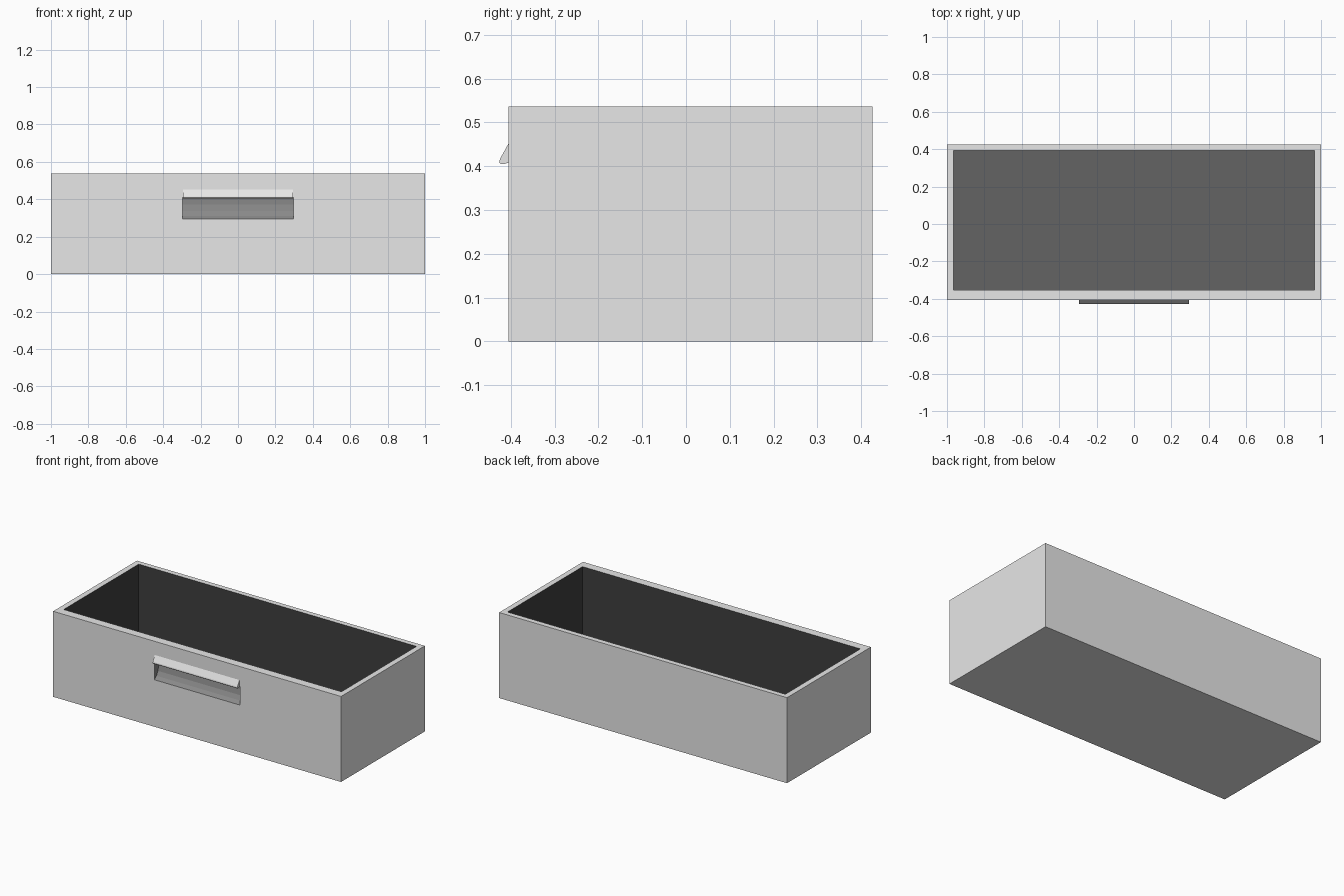
import bpy, bmesh

if "Cube" in bpy.data.objects:
    bpy.data.objects.remove(bpy.data.objects["Cube"])

def material(name, v):
    m = bpy.data.materials.new(name)
    m.diffuse_color = (v, v, v, 1)
    m.use_nodes = True
    m.node_tree.nodes["Principled BSDF"].inputs["Base Color"].default_value = m.diffuse_color
    return m

LIGHT = material("light_grey", 0.80)
DARK = material("dark_grey_lining", 0.05)
MID = material("mid_grey_recess", 0.25)
FLOOR_GREY = material("floor_grey", 0.125)

def finish(name, bm, mats):
    me = bpy.data.meshes.new(name)
    bm.to_mesh(me)
    bm.free()
    for m in mats:
        me.materials.append(m)
    ob = bpy.data.objects.new(name, me)
    bpy.context.collection.objects.link(ob)
    return ob

def bridge(bm, a, b, mat=0):
    """Quads between two closed rings of equal length."""
    n = len(a)
    for i in range(n):
        f = bm.faces.new((a[i], a[(i + 1) % n], b[(i + 1) % n], b[i]))
        f.material_index = mat

def prism(bm, profile, x, mat=0):
    """Closed y-z profile extruded from -x to x."""
    left = [bm.verts.new((-x, y, z)) for y, z in profile]
    right = [bm.verts.new((x, y, z)) for y, z in profile]
    bridge(bm, left, right, mat)
    for ring in (left, right):
        bm.faces.new(ring).material_index = mat
    bmesh.ops.recalc_face_normals(bm, faces=bm.faces)

X, Y0, Y1, H = 1.0, -0.406, 0.426, 0.537
IX, IY0, IY1, FLOOR = 0.965, -0.352, 0.393, 0.07
HX, HZ0, HZ1 = 0.297, 0.295, 0.410

# drawer body: outer shell, rim, lining and a handle opening in the front
bm = bmesh.new()
def ring(x, y0, y1, z):
    return [bm.verts.new(p) for p in ((-x, y0, z), (x, y0, z), (x, y1, z), (-x, y1, z))]
base, top = ring(X, Y0, Y1, 0), ring(X, Y0, Y1, H)
inner_top, floor = ring(IX, IY0, IY1, H), ring(IX, IY0, IY1, FLOOR)
bm.faces.new(base[::-1])
for i in (1, 2, 3):
    j = (i + 1) % 4
    bm.faces.new((base[i], base[j], top[j], top[i]))
bridge(bm, top, inner_top)
bridge(bm, inner_top, floor, 1)
bm.faces.new(floor).material_index = 3
hole = [bm.verts.new((x, Y0, z)) for x, z in
        ((-HX, HZ0), (HX, HZ0), (HX, HZ1), (-HX, HZ1))]
bridge(bm, [base[0], base[1], top[1], top[0]], hole)

# recess behind the handle opening: scooped profile with closed ends
scoop = [(Y0, HZ0), (-0.385, 0.312), (-0.370, 0.337), (-0.362, 0.372), (-0.362, HZ1), (Y0, HZ1)]
left = [hole[0]] + [bm.verts.new((-HX, y, z)) for y, z in scoop[1:-1]] + [hole[3]]
right = [hole[1]] + [bm.verts.new((HX, y, z)) for y, z in scoop[1:-1]] + [hole[2]]
for i in range(len(scoop) - 1):
    bm.faces.new((left[i], right[i], right[i + 1], left[i + 1])).material_index = 2
bm.faces.new(left).material_index = 2
bm.faces.new(right).material_index = 2
bmesh.ops.recalc_face_normals(bm, faces=bm.faces)
finish("drawer_body", bm, (LIGHT, DARK, MID, FLOOR_GREY))

# sloping finger lip over the recess
bm = bmesh.new()
prism(bm, [(-0.404, 0.455), (-0.425, 0.417), (-0.427, 0.409), (-0.424, 0.405),
           (-0.416, 0.405), (-0.404, 0.409)], 0.294)
finish("handle_lip", bm, (LIGHT,))
